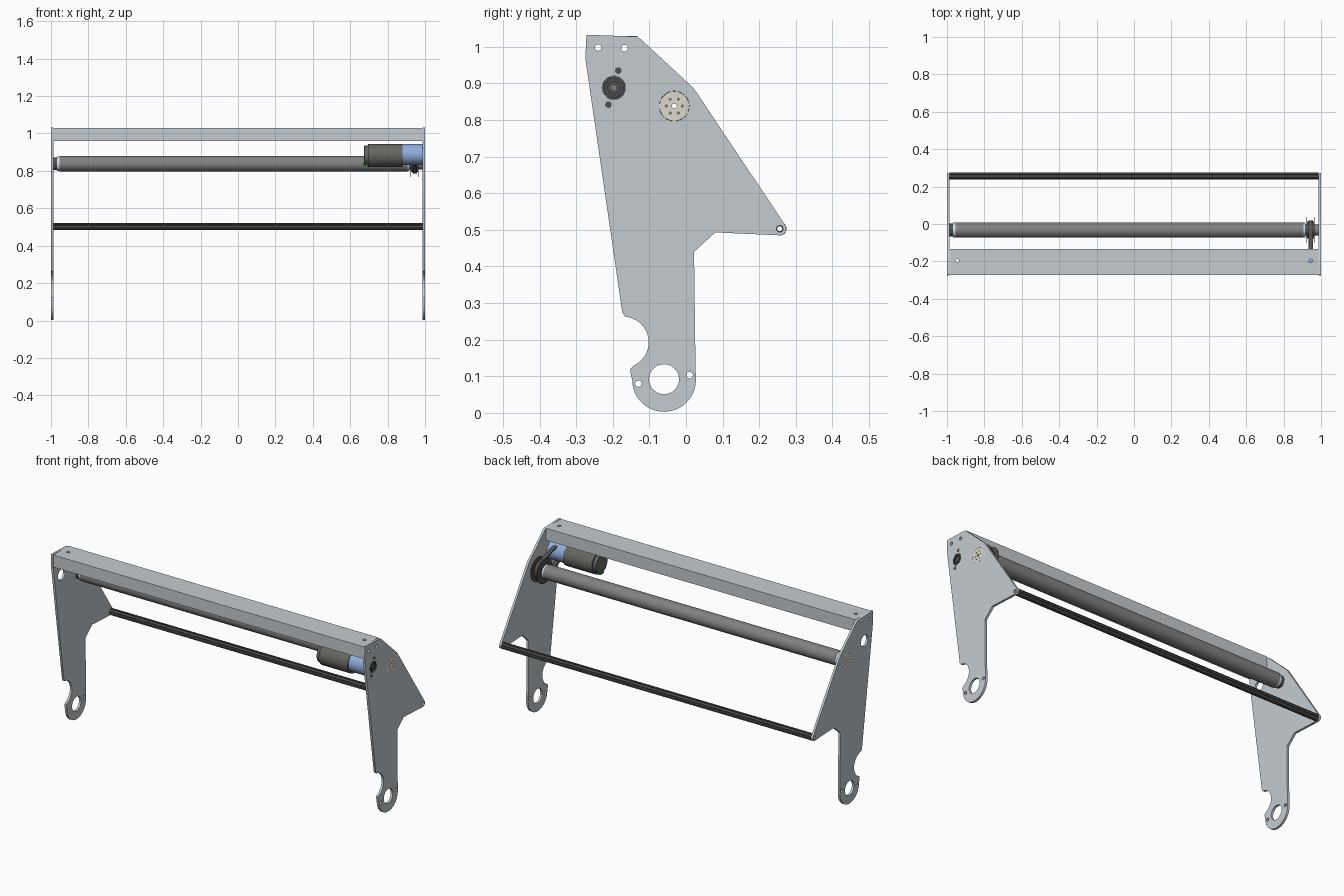
import bpy, bmesh, math
from mathutils import Matrix

if "Cube" in bpy.data.objects:
    bpy.data.objects.remove(bpy.data.objects["Cube"])

scene = bpy.context.scene.collection
# profile (u, v) is y, z and the extrusion runs along x
ALONG_X = Matrix(((0, 0, 1, 0), (1, 0, 0, 0), (0, 1, 0, 0), (0, 0, 0, 1)))
ALONG_Z = Matrix.Identity(4)


def material(name, r, g, b):
    m = bpy.data.materials.new(name)
    m.diffuse_color = (r, g, b, 1)
    m.use_nodes = True
    m.node_tree.nodes["Principled BSDF"].inputs["Base Color"].default_value = m.diffuse_color
    return m


DARK = material("dark_metal", 0.08, 0.08, 0.08)
TUBE = material("roller_grey", 0.22, 0.22, 0.22)
MOTOR = material("motor_grey", 0.13, 0.13, 0.12)
BLUE = material("gearbox_blue", 0.28, 0.42, 0.72)
PALE = material("pale_blue", 0.6, 0.75, 0.85)
CREAM = material("cream", 0.72, 0.69, 0.6)
GREEN = material("green", 0.05, 0.4, 0.08)
STEEL = material("plate_steel", 0.56, 0.6, 0.63)


def arc(u, v, r, a0, a1, n=16):
    angles = [math.radians(a0 + (a1 - a0) * i / n) for i in range(n + 1)]
    return [(u + r * math.cos(a), v + r * math.sin(a)) for a in angles]


def circle(c, r, n=32):
    return arc(c[0], c[1], r, 0, 360, n)[:-1]


def prism(name, loops, lo, hi, mat=None, axis=ALONG_X, bevel=0):
    """Extrude an outline; inner loops become holes."""
    cu = bpy.data.curves.new(name, 'CURVE')
    cu.dimensions = '2D'
    cu.fill_mode = 'BOTH'
    cu.extrude = (hi - lo) / 2
    for loop in loops:
        s = cu.splines.new('POLY')
        s.points.add(len(loop) - 1)
        for p, (u, v) in zip(s.points, loop):
            p.co = (u, v, 0, 1)
        s.use_cyclic_u = True
    tmp = bpy.data.objects.new(name + "_tmp", cu)
    scene.objects.link(tmp)
    dg = bpy.context.evaluated_depsgraph_get()
    me = bpy.data.meshes.new_from_object(tmp.evaluated_get(dg))
    bpy.data.objects.remove(tmp)
    bm = bmesh.new()
    bm.from_mesh(me)
    bmesh.ops.remove_doubles(bm, verts=bm.verts, dist=1e-5)
    bmesh.ops.recalc_face_normals(bm, faces=bm.faces)
    bm.transform(axis @ Matrix.Translation((0, 0, (lo + hi) / 2)))
    bm.to_mesh(me)
    bm.free()
    me.materials.clear()
    if mat:
        me.materials.append(mat)
    ob = bpy.data.objects.new(name, me)
    scene.objects.link(ob)
    bpy.ops.object.select_all(action='DESELECT')
    ob.select_set(True)
    bpy.context.view_layer.objects.active = ob
    bpy.ops.object.shade_smooth_by_angle(angle=math.radians(30))
    if bevel:
        b = ob.modifiers.new("edge", 'BEVEL')
        b.width, b.segments, b.limit_method = bevel, 2, 'ANGLE'
        b.angle_limit = math.radians(50)
    return ob


def rect(u0, u1, v0, v1):
    return [(u0, v0), (u1, v0), (u1, v1), (u0, v1)]


ROLL, DRIVE, ROD = (-0.032, 0.838), (-0.197, 0.888), (0.256, 0.503)
BOLTS = [(-0.185, 0.935), (-0.212, 0.842)]

# side plates
outline = ([(-0.272, 1.033), (-0.135, 1.028), (-0.125, 1.022), (0.018, 0.89), (0.028, 0.877)]
           + arc(*ROD, 0.018, 35, -92, 10)
           + [(0.08, 0.493), (0.022, 0.44), (0.025, 0.2)]
           + arc(-0.06, 0.09, 0.087, 0, -180, 28)
           + [(-0.152, 0.11), (-0.151, 0.122)]
           + arc(-0.172, 0.193, 0.07, -65, 85, 18)
           + [(-0.174, 0.274), (-0.275, 0.968)])
holes = [circle((-0.06, 0.092), 0.041)]
holes += [circle(c, 0.009, 16) for c in
          [(-0.13, 0.08), (0.01, 0.103), (-0.24, 0.998), (-0.168, 0.996), ROD]]
holes += [circle(ROLL, 0.041), circle(DRIVE, 0.032)]
for side, lo, hi in (("left", -1.0, -0.987), ("right", 0.987, 1.0)):
    prism(side + "_side_plate", [outline] + holes, lo, hi, STEEL)

# top channel, open underneath
prism("channel_top", [rect(-0.987, 0.987, -0.272, -0.133)]
      + [circle((x, -0.197), 0.01, 16) for x in (-0.945, 0.945)],
      1.02, 1.03, STEEL, ALONG_Z)
prism("channel_front_flange", [rect(-0.272, -0.264, 0.96, 1.02)], -0.987, 0.987, STEEL)
prism("channel_rear_flange", [rect(-0.141, -0.133, 0.96, 1.02)], -0.987, 0.987, STEEL)

# slotted rear tie rod with hollow core
slots = []
for i in range(8):
    a = 45 * i
    slots += arc(*ROD, 0.019, a - 15, a + 15, 4) + arc(*ROD, 0.014, a + 19, a + 26, 1)
prism("tie_rod", [slots, circle(ROD, 0.007, 16)], -0.987, 0.987, DARK)

# roller with end rings, bearings and flanged caps
bore = circle(ROLL, 0.007, 16)
prism("roller_tube", [circle(ROLL, 0.041, 48), bore], -0.955, 0.905, TUBE)
for side, s in (("left", -0.967), ("right", 0.905)):
    prism(side + "_roller_ring", [circle(ROLL, 0.039, 48), bore], s, s + 0.012, PALE)
prism("left_roller_bearing", [circle(ROLL, 0.034), bore], -0.987, -0.967, DARK)
prism("right_roller_journal", [circle(ROLL, 0.03), bore], 0.917, 0.987, TUBE)
cap_holes = [circle((ROLL[0] + 0.022 * math.cos(i * math.pi / 3),
                     ROLL[1] + 0.022 * math.sin(i * math.pi / 3)), 0.003, 8) for i in range(6)]
for side, lo, hi in (("left", -1.0, -0.987), ("right", 0.987, 1.0)):
    prism(side + "_roller_cap", [circle(ROLL, 0.0405, 48), bore] + cap_holes, lo, hi, CREAM)

# drive pulley and belt
for i, x in enumerate((0.922, 0.962)):
    prism(f"pulley_flange_{i + 1}", [circle(ROLL, 0.07, 48), bore], x, x + 0.004, DARK)
prism("pulley_hub", [circle(ROLL, 0.045, 48), bore], 0.926, 0.962, DARK)


def belt_loop(grow):
    tilt = math.degrees(math.atan2(DRIVE[1] - ROLL[1], DRIVE[0] - ROLL[0]))
    return (arc(*ROLL, 0.046 + grow, tilt + 90, tilt + 270, 20)
            + arc(*DRIVE, 0.046 + grow, tilt - 90, tilt + 90, 20))


prism("drive_belt", [belt_loop(0.006), belt_loop(0)], 0.932, 0.956, DARK)

# motor, gearbox and connector
prism("motor_body", [circle((-0.197, 0.883), 0.062, 40)], 0.695, 0.88, MOTOR, bevel=0.012)
prism("motor_end_cap", [circle((-0.197, 0.883), 0.052, 40)], 0.675, 0.697, MOTOR, bevel=0.008)
prism("gearbox", [circle(DRIVE, 0.056, 40)], 0.88, 0.987, BLUE)
prism("motor_connector", [rect(-0.215, -0.18, 0.825, 0.842)], 0.672, 0.70, GREEN)

# output bearing seen through the right plate, with mounting bolts
for i, (r0, r1, x) in enumerate(((0.0315, 0.025, 1.0), (0.025, 0.018, 0.994), (0.018, 0.008, 0.999))):
    prism(f"bearing_ring_{i + 1}", [circle(DRIVE, r0), circle(DRIVE, r1)], 0.985, x, DARK)
prism("output_shaft", [circle(DRIVE, 0.008, 16)], 0.985, 0.996, TUBE)
for i, c in enumerate(BOLTS):
    prism(f"gearbox_bolt_{i + 1}", [circle(c, 0.009, 16)], 0.985, 1.001, DARK)
